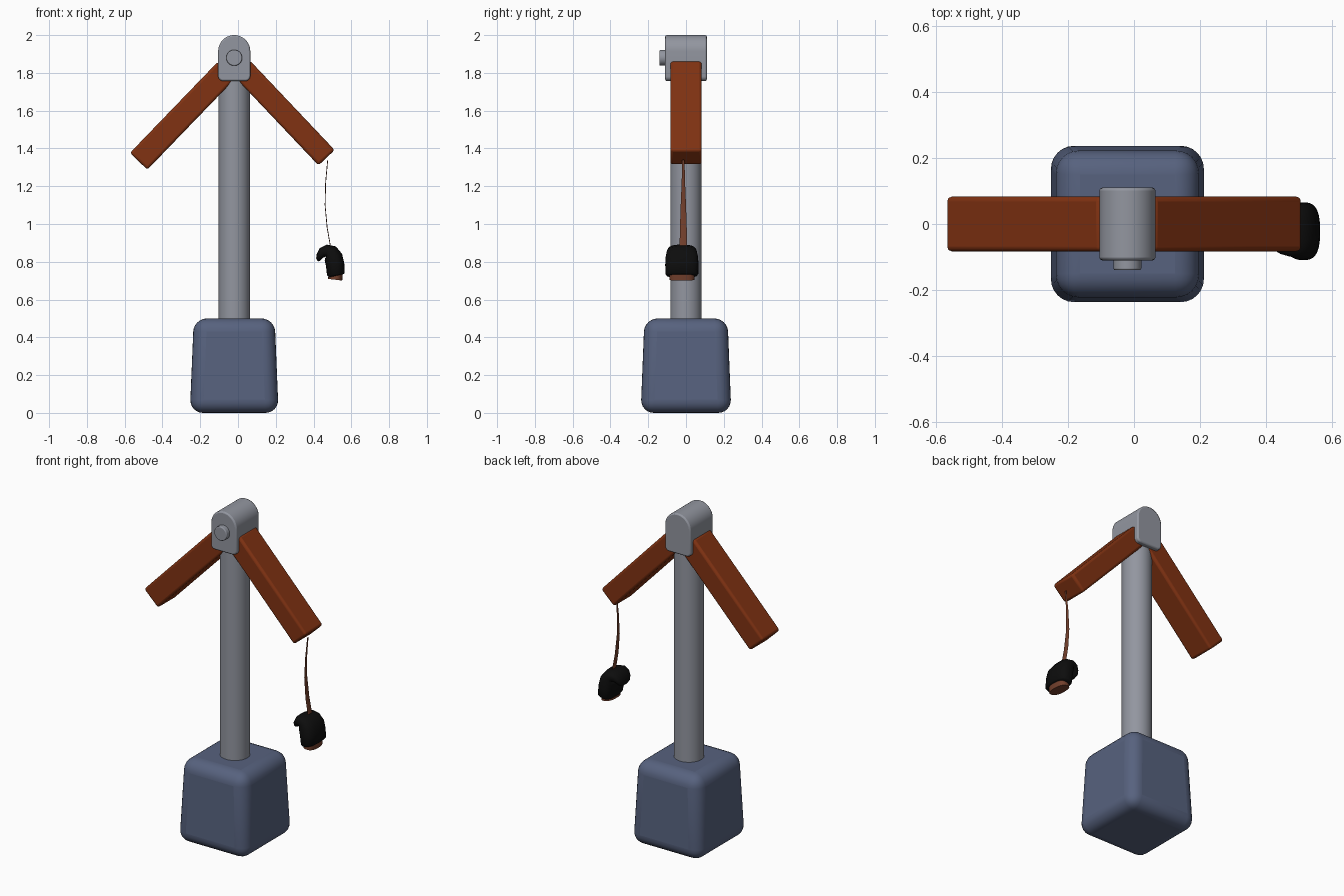
import bpy, bmesh, math
from mathutils import Vector, Matrix

if "Cube" in bpy.data.objects:
    bpy.data.objects.remove(bpy.data.objects["Cube"])


def material(name, rgb):
    m = bpy.data.materials.new(name)
    m.diffuse_color = (*rgb, 1)
    m.use_nodes = True
    m.node_tree.nodes["Principled BSDF"].inputs["Base Color"].default_value = m.diffuse_color
    return m


STEEL = material("grey steel", (0.29, 0.305, 0.35))
SLATE = material("slate blue", (0.095, 0.122, 0.21))
RUST = material("rust brown", (0.22, 0.032, 0.006))
BLACK = material("black", (0.004, 0.004, 0.004))
LEATHER = material("leather brown", (0.17, 0.05, 0.025))
CX = -0.02


def finish(bm, name, mat, bevel=0, segments=3, angle=35):
    bmesh.ops.recalc_face_normals(bm, faces=bm.faces)
    me = bpy.data.meshes.new(name)
    bm.to_mesh(me)
    bm.free()
    ob = bpy.data.objects.new(name, me)
    bpy.context.collection.objects.link(ob)
    me.materials.append(mat)
    if bevel:
        mod = ob.modifiers.new("bevel", 'BEVEL')
        mod.width, mod.segments = bevel, segments
        mod.limit_method, mod.angle_limit = 'ANGLE', math.radians(35)
    bpy.context.view_layer.objects.active = ob
    ob.select_set(True)
    bpy.ops.object.shade_smooth_by_angle(angle=math.radians(angle))
    ob.select_set(False)
    return ob


def cylinder(name, mat, start, end, r, bevel=0, sides=40):
    a, b = Vector(start), Vector(end)
    rot = (b - a).to_track_quat('Z', 'Y').to_matrix().to_4x4()
    bm = bmesh.new()
    bmesh.ops.create_cone(bm, cap_ends=True, segments=sides, radius1=r, radius2=r,
                          depth=(b - a).length, matrix=Matrix.Translation((a + b) / 2) @ rot)
    return finish(bm, name, mat, bevel)


def loft(name, mat, rings, angle=35):
    bm = bmesh.new()
    loops = [[bm.verts.new(p) for p in r] for r in rings]
    n = len(loops[0])
    for a, b in zip(loops, loops[1:]):
        for i in range(n):
            bm.faces.new((a[i], a[(i + 1) % n], b[(i + 1) % n], b[i]))
    bm.faces.new(loops[0])
    bm.faces.new(loops[-1])
    return finish(bm, name, mat, angle=angle)


def sweep(name, mat, stations, power=1.0, n=28, cy=-0.022, angle=60):
    """Sweep oval rings along stations (x, z, half thickness, half width in y)."""
    rings = []
    for i, (x, z, t, w) in enumerate(stations):
        p, q = stations[max(i - 1, 0)], stations[min(i + 1, len(stations) - 1)]
        d = Vector((q[0] - p[0], 0, q[1] - p[1])).normalized()
        side = Vector((d.z, 0, -d.x))
        ring = []
        for k in range(n):
            c, s = math.cos(2 * math.pi * k / n), math.sin(2 * math.pi * k / n)
            c, s = [math.copysign(abs(v) ** power, v) for v in (c, s)]
            ring.append(Vector((x, cy + w * s, z)) + side * t * c)
        rings.append(ring)
    return loft(name, mat, rings, angle)


# Tapered rounded base block
bm = bmesh.new()
bmesh.ops.create_cube(bm, size=1)
for v in bm.verts:
    low = v.co.z < 0
    v.co = (CX + math.copysign(0.235 if low else 0.214, v.co.x),
            math.copysign(0.24 if low else 0.22, v.co.y), 0 if low else 0.5)
finish(bm, "base", SLATE, 0.07, 6)

# Round pole
cylinder("pole", STEEL, (CX, 0, 0.45), (CX, 0, 1.85), 0.083)

# Arched head at the top, rounded in front profile
R, c = 0.085, 0.025
outline = [(CX + R * math.cos(math.pi * i / 24), 1.915 + R * math.sin(math.pi * i / 24))
           for i in range(25)]
for sx, start in ((-1, 180), (1, 270)):
    for i in range(6):
        a = math.radians(start + 18 * i)
        outline.append((CX + sx * (R - c) + c * math.cos(a), 1.757 + c + c * math.sin(a)))
bm = bmesh.new()
face = bm.faces.new([bm.verts.new((x, -0.11, z)) for x, z in outline])
ext = bmesh.ops.extrude_face_region(bm, geom=[face])
bmesh.ops.translate(bm, vec=(0, 0.22, 0),
                    verts=[g for g in ext["geom"] if isinstance(g, bmesh.types.BMVert)])
finish(bm, "head", STEEL, 0.008, 2)

# Pivot knob on the front
cylinder("pivot_knob", STEEL, (CX, -0.10, 1.88), (CX, -0.14, 1.88), 0.042, 0.005)


# Two sloping arms: outer end centre, inner end centre, thickness
def arm(name, outer, inner, thick):
    a, b = Vector((outer[0], 0, outer[1])), Vector((inner[0], 0, inner[1]))
    d = (b - a).normalized()
    bm = bmesh.new()
    bmesh.ops.create_cube(bm, size=1)
    for v in bm.verts:
        p = v.co.copy()
        v.co = (a + b) / 2 + d * p.x * (b - a).length + Vector((-d.z, 0, d.x)) * p.z * thick
        v.co.y = p.y * 0.166
    finish(bm, name, RUST, 0.014, 3)


arm("left_arm", (-0.526, 1.332), (-0.06, 1.815), 0.128)
arm("right_arm", (0.469, 1.351), (0.02, 1.825), 0.118)

# Thin strap hanging from the right arm
sweep("strap", LEATHER, [(0.475, 1.34, 0.002, 0.006), (0.464, 1.22, 0.002, 0.009),
                         (0.461, 1.10, 0.002, 0.014), (0.472, 0.98, 0.002, 0.018),
                         (0.490, 0.88, 0.002, 0.02)], n=8, cy=-0.014)

# Padded glove curling over into a hook
sweep("glove", BLACK, [(0.520, 0.726, 0.040, 0.080), (0.518, 0.735, 0.047, 0.087),
                       (0.514, 0.785, 0.049, 0.088), (0.505, 0.825, 0.049, 0.086),
                       (0.490, 0.850, 0.042, 0.080), (0.470, 0.857, 0.034, 0.076),
                       (0.449, 0.850, 0.028, 0.070), (0.434, 0.832, 0.020, 0.060),
                       (0.427, 0.815, 0.014, 0.048), (0.425, 0.803, 0.004, 0.025)], power=0.75)

# Cuff lining at the glove opening
sweep("glove_cuff", LEATHER, [(0.514, 0.705, 0.038, 0.066), (0.520, 0.755, 0.036, 0.066)],
      power=0.8)
